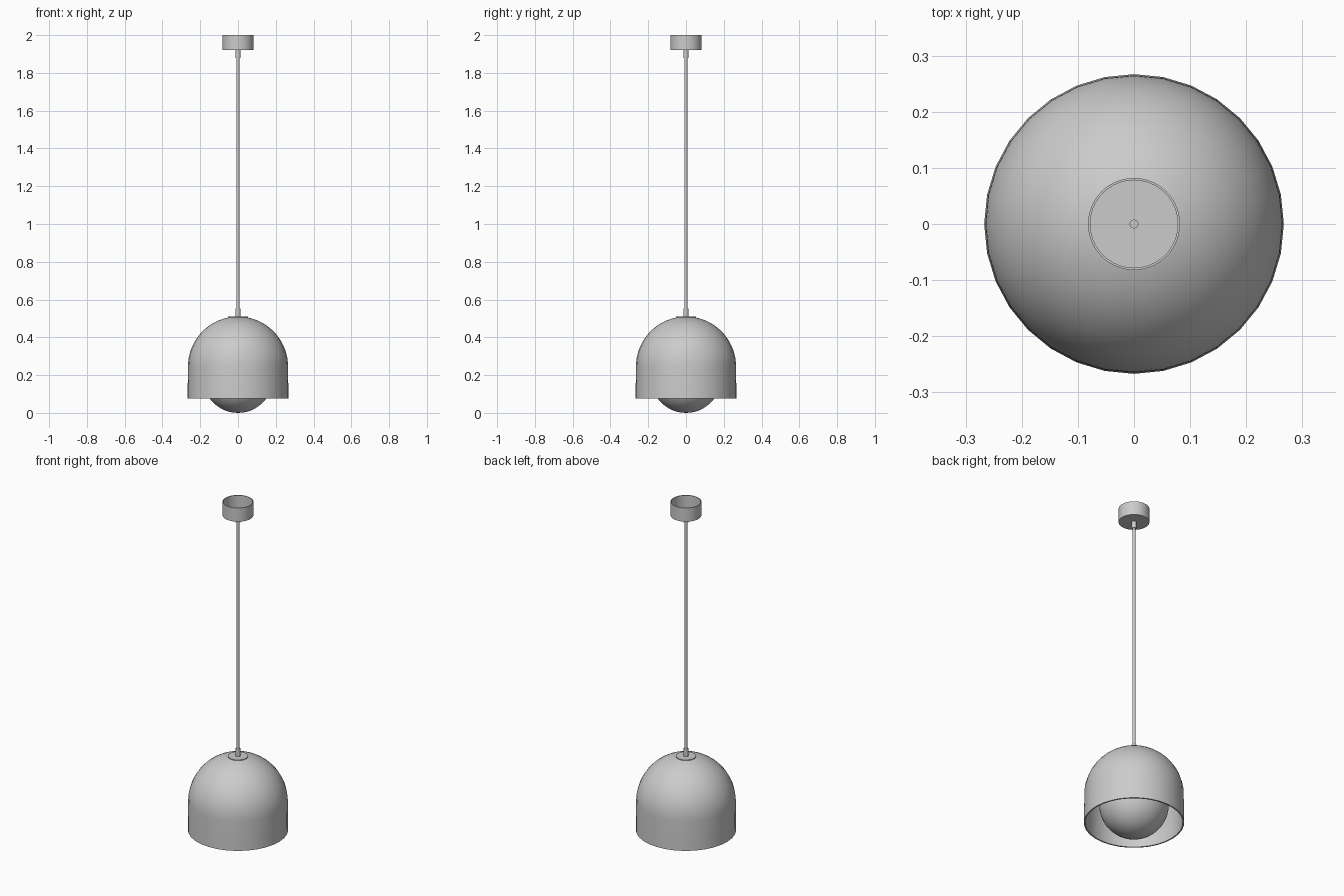
import bpy, bmesh, math

cube = bpy.data.objects.get("Cube")
if cube:
    bpy.data.objects.remove(cube, do_unlink=True)

grey = bpy.data.materials.new("soft_grey")
grey.use_nodes = True
COLOUR = (0.6, 0.6, 0.6, 1)
grey.diffuse_color = COLOUR
grey.node_tree.nodes["Principled BSDF"].inputs["Base Color"].default_value = COLOUR


def lathe(name, profile, segments):
    """Revolve (radius, height) points about z; zero radii become poles."""
    bm = bmesh.new()
    verts = [bm.verts.new((r, 0, z)) for r, z in profile]
    edges = [bm.edges.new(pair) for pair in zip(verts, verts[1:])]
    bmesh.ops.spin(bm, geom=verts + edges, cent=(0, 0, 0), axis=(0, 0, 1),
                   angle=math.tau, steps=segments, use_duplicate=False)
    bmesh.ops.remove_doubles(bm, verts=bm.verts, dist=1e-5)
    bmesh.ops.recalc_face_normals(bm, faces=bm.faces)
    mesh = bpy.data.meshes.new(name)
    bm.to_mesh(mesh)
    bm.free()
    mesh.materials.append(grey)
    obj = bpy.data.objects.new(name, mesh)
    bpy.context.collection.objects.link(obj)
    bpy.ops.object.select_all(action="DESELECT")
    obj.select_set(True)
    bpy.context.view_layer.objects.active = obj
    bpy.ops.object.shade_smooth_by_angle(angle=math.radians(35))
    return obj


def cylinder(name, radius, bottom, top, segments=24):
    return lathe(name, [(0, bottom), (radius, bottom), (radius, top), (0, top)], segments)


def arc(radius, centre, start, end, steps):
    """Points on a circle, from start to end degrees above the horizon."""
    angles = [math.radians(start + (end - start) * i / steps) for i in range(steps + 1)]
    return [(radius * math.cos(a), centre + radius * math.sin(a)) for a in angles]


# Domed shade: a thin shell with a straight skirt
RIM, SHOULDER, OUTER, INNER = 0.075, 0.245, 0.265, 0.257
outside = [(0.267, RIM)] + arc(OUTER, SHOULDER, 0, 78.5, 16)
inside = arc(INNER, SHOULDER, 78.5, 0, 16) + [(0.259, RIM)]
lathe("shade", outside + inside + outside[:1], 32)
cylinder("shade_cap", 0.053, 0.497, 0.509, 32)

# Glass globe and its holder inside the shade
globe = arc(0.185, 0.185, -90, 90, 24)
globe[0], globe[-1] = (0, 0), (0, 0.37)
lathe("globe", globe, 48)
cylinder("lamp_holder", 0.04, 0.36, 0.5)

# Hanging rod with a collar at each end
cylinder("rod", 0.008, 0.5, 1.93, 16)
cylinder("lower_collar", 0.013, 0.505, 0.553)
cylinder("upper_collar", 0.013, 1.88, 1.923)

# Ceiling canopy: a cup open at the top
FLOOR, TOP = 1.92, 2.0
lathe("canopy", [(0, FLOOR), (0.082, FLOOR), (0.082, TOP), (0.078, TOP),
                 (0.078, FLOOR + 0.004), (0, FLOOR + 0.004)], 64)
